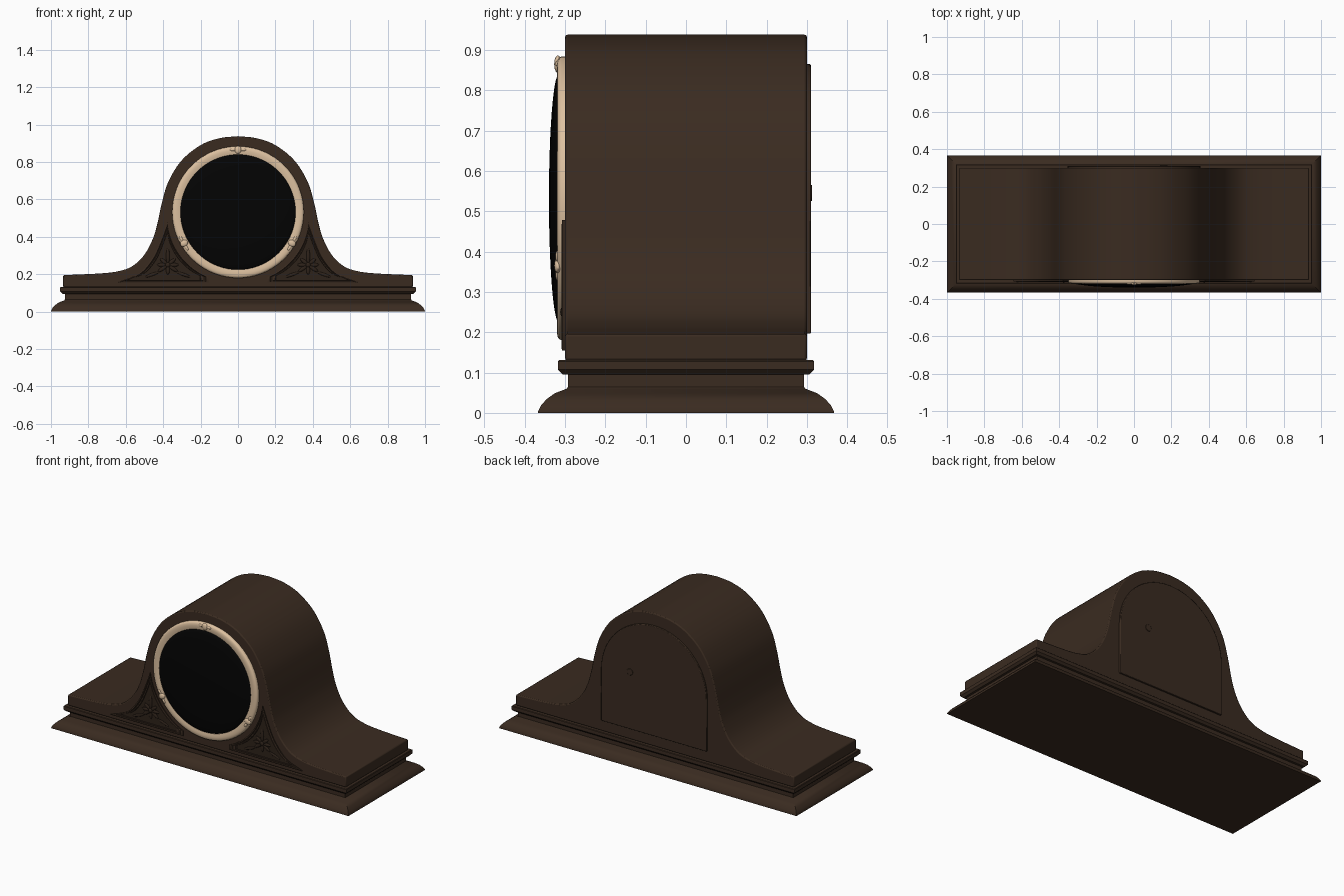
import bpy, bmesh, math
from mathutils import Vector, Matrix

cube = bpy.data.objects.get("Cube")
if cube:
    bpy.data.objects.remove(cube)


def material(name, rgb, rough=0.5):
    m = bpy.data.materials.new(name)
    m.use_nodes = True
    m.diffuse_color = (*rgb, 1)
    node = m.node_tree.nodes["Principled BSDF"]
    node.inputs["Base Color"].default_value = (*rgb, 1)
    node.inputs["Roughness"].default_value = rough
    return m


WOOD = material("dark walnut", (0.042, 0.024, 0.0145))
CARVED = material("carved walnut", (0.027, 0.016, 0.010))
BRASS = material("pale brass", (0.72, 0.53, 0.35))
GLASS = material("black glass", (0.001, 0.001, 0.001), 0.2)


def finish(name, bm, mat, angle=35):
    bmesh.ops.recalc_face_normals(bm, faces=bm.faces)
    mesh = bpy.data.meshes.new(name)
    bm.to_mesh(mesh)
    bm.free()
    mesh.materials.append(mat)
    ob = bpy.data.objects.new(name, mesh)
    bpy.context.collection.objects.link(ob)
    bpy.ops.object.select_all(action="DESELECT")
    ob.select_set(True)
    bpy.context.view_layer.objects.active = ob
    bpy.ops.object.shade_smooth_by_angle(angle=math.radians(angle))
    return ob


def loft(name, rings, mat, angle=35):
    """Skin a list of matching closed rings of points and cap both ends."""
    bm = bmesh.new()
    loops = [[bm.verts.new(p) for p in ring] for ring in rings]
    for low, high in zip(loops, loops[1:]):
        for i in range(len(low)):
            j = (i + 1) % len(low)
            bm.faces.new((low[i], low[j], high[j], high[i]))
    bm.faces.new(loops[0])
    bm.faces.new(loops[-1])
    return finish(name, bm, mat, angle)


def prism(name, outline, front, back, mat):
    return loft(name, [[(x, y, z) for x, z in outline] for y in (front, back)], mat)


def bevel(ob, width, segments=2):
    mod = ob.modifiers.new("soft edge", "BEVEL")
    mod.width, mod.segments = width, segments
    mod.limit_method, mod.angle_limit = "ANGLE", math.radians(40)


def arc(cx, cz, r, a0, a1, n):
    return [(cx + r * math.cos(math.radians(a0 + (a1 - a0) * i / n)),
             cz + r * math.sin(math.radians(a0 + (a1 - a0) * i / n))) for i in range(n + 1)]


def spline(pts, n=6):
    """Catmull-Rom curve through the points."""
    p = [Vector(q) for q in pts]
    p = [2 * p[0] - p[1]] + p + [2 * p[-1] - p[-2]]
    out = []
    for a, b, c, d in zip(p, p[1:], p[2:], p[3:]):
        for i in range(n):
            t = i / n
            out.append(tuple(0.5 * (2 * b + (c - a) * t + (2 * a - 5 * b + 4 * c - d) * t * t
                                    + (3 * b - a - 3 * c + d) * t ** 3)))
    return out + [tuple(p[-2])]


def lathe(name, profile, mat, steps=72):
    """Spin (radius, y) points around the dial axis."""
    bm = bmesh.new()
    verts = [bm.verts.new((r, y, 0)) for r, y in profile]
    edges = [bm.edges.new(e) for e in zip(verts, verts[1:])]
    bmesh.ops.spin(bm, geom=verts + edges, cent=(0, 0, 0), axis=(0, 1, 0),
                   angle=math.tau, steps=steps, use_duplicate=False)
    bmesh.ops.remove_doubles(bm, verts=bm.verts, dist=1e-5)
    bmesh.ops.translate(bm, verts=bm.verts, vec=(0, 0, DIAL_Z))
    return finish(name, bm, mat, 50)


def blobs(name, items, mat):
    """Join scaled, turned ellipsoids: (x, y, z, long, wide, thick, degrees)."""
    bm = bmesh.new()
    for x, y, z, long, wide, thick, deg in items:
        m = (Matrix.Translation((x, y, z)) @ Matrix.Rotation(-math.radians(deg), 4, "Y")
             @ Matrix.Diagonal((long, thick, wide, 1)))
        bmesh.ops.create_uvsphere(bm, u_segments=12, v_segments=8, radius=1, matrix=m)
    return finish(name, bm, mat, 60)


DIAL_Z = 0.532

# Stepped plinth: rectangular rings at (half depth, height)
flare = [(0.367, 0), (0.367, 0.004), (0.360, 0.018), (0.346, 0.034), (0.325, 0.049), (0.296, 0.060)]
waist = [(0.293, 0.064), (0.293, 0.095), (0.306, 0.095), (0.318, 0.107),
         (0.318, 0.128), (0.315, 0.131), (0.29, 0.131)]
loft("plinth", [[(sx * (d + 0.633), sy * d, z) for sx, sy in ((-1, -1), (1, -1), (1, 1), (-1, 1))]
                for d, z in flare + waist], WOOD)

# Humped case
side = spline([(0.935, 0.195), (0.74, 0.204), (0.64, 0.216), (0.565, 0.243), (0.50, 0.305),
               (0.455, 0.39), (0.43, 0.475), (0.405, 0.59), (0.37, 0.70), (0.30, 0.81),
               (0.20, 0.89), (0.10, 0.927), (0, 0.938)])
outline = [(0.935, 0.13)] + side + [(-x, z) for x, z in side[-2::-1]] + [(-0.935, 0.13)]
bevel(prism("case", outline, -0.30, 0.30, WOOD), 0.006)

# Rear access door with its latch
door = [(-0.355, 0.197), (0.355, 0.197)] + arc(0, 0.51, 0.355, 0, 180, 36)
bevel(prism("rear_door", door, 0.29, 0.31, WOOD), 0.003)
bevel(prism("door_latch", arc(0.16, 0.545, 0.02, 0, 345, 23), 0.30, 0.313, WOOD), 0.002)

# Domed dial glass and rounded bezel
lathe("dial_glass", [(0.309, -0.29), (0.309, -0.315)]
      + [(0.309 * math.cos(a), -0.315 - 0.025 * math.sin(a))
         for a in (math.pi / 2 * i / 10 for i in range(1, 11))], GLASS)
lathe("bezel", [(0.352, -0.295), (0.352, -0.309), (0.349, -0.315), (0.342, -0.319), (0.330, -0.320),
                (0.318, -0.319), (0.308, -0.317), (0.306, -0.30)], BRASS)

# Small scrolled ornaments on the bezel
for label, deg in (("top", 90), ("right", 210), ("left", 330)):
    a = math.radians(deg)
    items = [(0.333 * math.cos(a), -0.318, DIAL_Z + 0.333 * math.sin(a), 0.022, 0.018, 0.009, deg)]
    for turn in (-4.5, 4.5):
        t = math.radians(deg + turn)
        items.append((0.335 * math.cos(t), -0.317, DIAL_Z + 0.335 * math.sin(t), 0.008, 0.018, 0.007, deg + turn))
    blobs(label + "_bezel_scroll", items, BRASS)

# Carved corner panels with leaf sprays
inner = arc(0, DIAL_Z, 0.382, -8, -66, 14)
outer = spline([(0.645, 0.155), (0.535, 0.20), (0.46, 0.285), (0.415, 0.38), inner[0]], 5)[:-1]
steps = [(1, -0.298), (1, -0.307), (0.93, -0.309), (0.90, -0.304), (0.87, -0.304),
         (0.85, -0.307), (0.80, -0.307), (0.78, -0.302)]
for label, s in (("left", 1), ("right", -1)):
    cx, cz = s * 0.375, 0.225
    rings = [[(cx + (s * x - cx) * k, y, cz + (z - cz) * k) for x, z in outer + inner + [(0.155, 0.155)]]
             for k, y in steps]
    panel = loft(label + "_carved_panel", rings, WOOD, 30)
    panel.data.materials.append(CARVED)
    for p in panel.data.polygons:
        if -0.306 < p.center.y < -0.3015:
            p.material_index = 1
    cz = 0.25
    leaves = [(cx, -0.304, cz, 0.014, 0.014, 0.008, 0)]
    for deg, reach in ((90, 0.085), (40, 0.05), (140, 0.05), (0, 0.055), (180, 0.055),
                       (-35, 0.06), (-145, 0.06), (-90, 0.05)):
        a = math.radians(deg)
        leaves.append((cx + reach * 0.55 * math.cos(a), -0.303, cz + reach * 0.55 * math.sin(a),
                       reach * 0.5, 0.010, 0.006, deg))
    for flip in (-1, 1):
        leaves.append((cx + flip * 0.085, -0.303, cz - 0.052, 0.04, 0.008, 0.005, -flip * 20))
    blobs(label + "_leaf_spray", leaves, CARVED)
